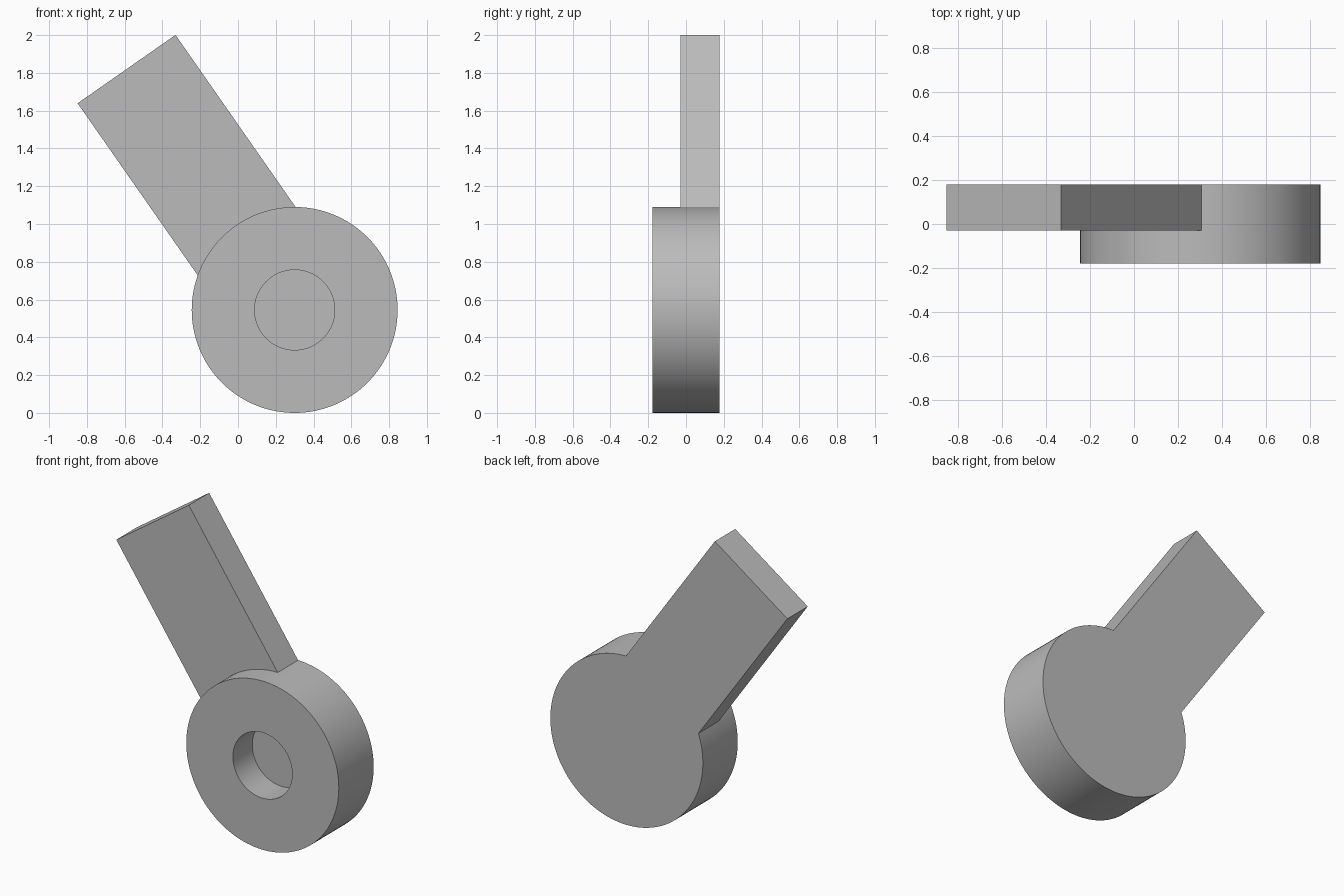
import bpy
import math
from mathutils import Matrix, Vector

cube = bpy.data.objects.get("Cube")
if cube:
    bpy.data.objects.remove(cube, do_unlink=True)

# Plain grey for the whole part
grey = bpy.data.materials.new("plain_grey")
grey.use_nodes = True
colour = (0.5, 0.5, 0.5, 1)
grey.diffuse_color = colour
grey.node_tree.nodes["Principled BSDF"].inputs["Base Color"].default_value = colour

CX, CZ, RADIUS = 0.30, 0.545, 0.545
FRONT, BACK, ARM_FRONT, HOLE_FLOOR = -0.178, 0.178, -0.03, 0.02


def disc(name, radius, y0, y1, sides):
    """Cylinder lying along y, centred on the hub axis."""
    bpy.ops.mesh.primitive_cylinder_add(
        vertices=sides, radius=radius, depth=y1 - y0,
        location=(CX, (y0 + y1) / 2, CZ), rotation=(math.pi / 2, 0, 0))
    obj = bpy.context.object
    obj.name = name
    obj.data.materials.append(grey)
    return obj


def combine(target, other, operation):
    """Apply a boolean and discard the helper."""
    mod = target.modifiers.new(operation.lower(), "BOOLEAN")
    mod.operation = operation
    mod.solver = "EXACT"
    mod.object = other
    bpy.context.view_layer.objects.active = target
    bpy.ops.object.modifier_apply(modifier=mod.name)
    bpy.data.objects.remove(other, do_unlink=True)


# Round hub
hub = disc("hub_with_arm", RADIUS, FRONT, BACK, 128)

# Flat arm, radial to the hub and flush with its back
end = Vector((-0.59, 0, 1.82))
inward = (Vector((CX, 0, CZ)) - end).normalized()
length, width = 1.2, 0.632
middle = end + inward * length / 2
middle.y = (ARM_FRONT + BACK) / 2
bpy.ops.mesh.primitive_cube_add(size=1)
arm = bpy.context.object
arm.name = "arm"
arm.data.materials.append(grey)
turn = Matrix.Rotation(math.atan2(inward.x, inward.z), 4, "Y")
arm.data.transform(Matrix.Translation(middle) @ turn
                   @ Matrix.Diagonal((width, BACK - ARM_FRONT, length, 1)))
combine(hub, arm, "UNION")

# Blind hole in the front of the hub
combine(hub, disc("hole_cutter", 0.212, FRONT - 0.1, HOLE_FLOOR, 96), "DIFFERENCE")

bpy.ops.object.select_all(action="DESELECT")
hub.select_set(True)
bpy.context.view_layer.objects.active = hub
bpy.ops.object.shade_smooth_by_angle(angle=math.radians(30))
